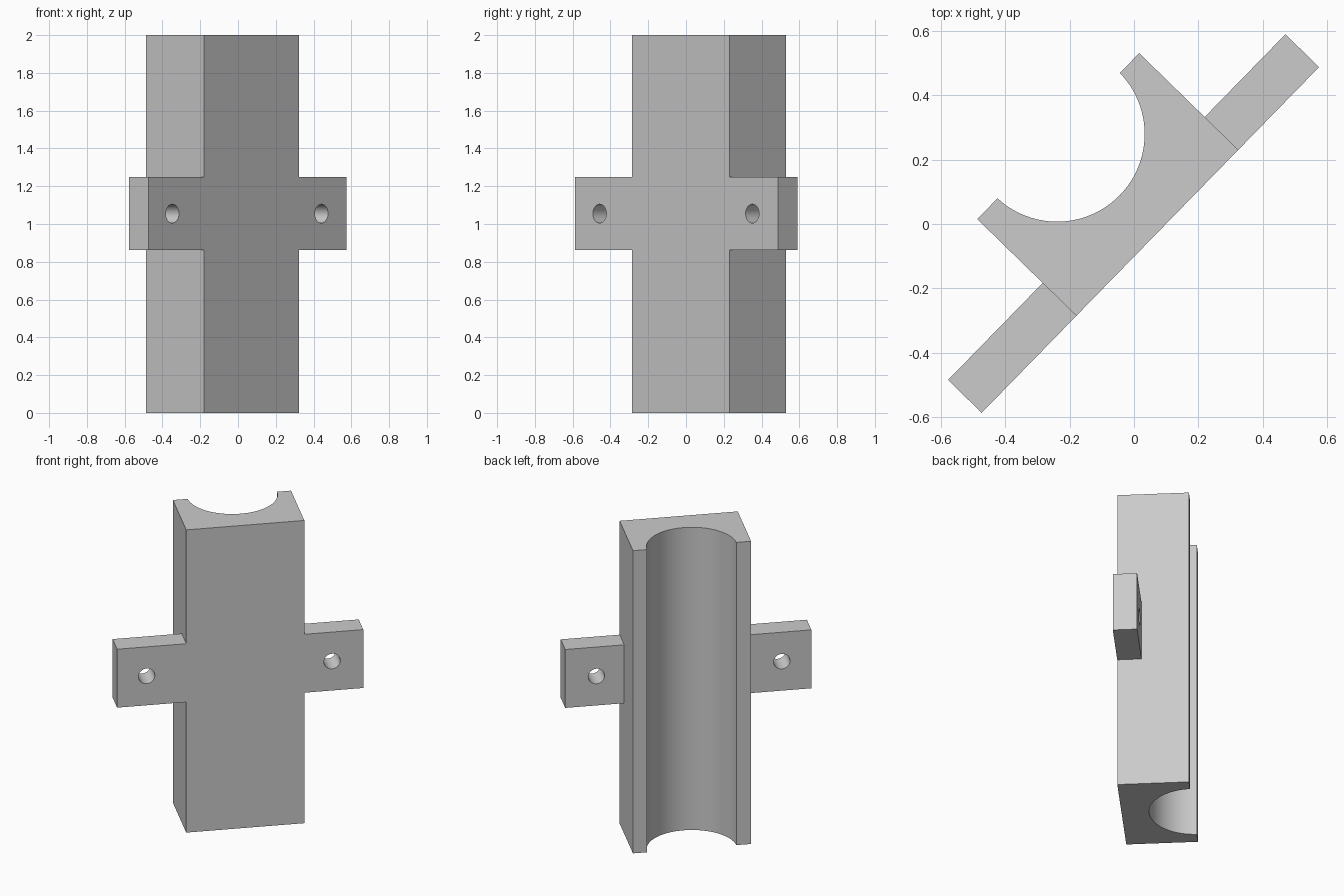
import bpy, bmesh
from math import cos, sin, pi, radians, asin

cube = bpy.data.objects.get("Cube")
if cube:
    bpy.data.objects.remove(cube, do_unlink=True)

grey = bpy.data.materials.new("plain grey")
grey.use_nodes = True
colour = (0.6, 0.6, 0.6, 1)
grey.diffuse_color = colour
grey.node_tree.nodes["Principled BSDF"].inputs["Base Color"].default_value = colour


def prism(name, outline, z0, z1):
    """Extrude a flat outline from z0 up to z1."""
    bm = bmesh.new()
    face = bm.faces.new([bm.verts.new((x, y, z0)) for x, y in outline])
    out = bmesh.ops.extrude_face_region(bm, geom=[face])
    top = [g for g in out["geom"] if isinstance(g, bmesh.types.BMVert)]
    bmesh.ops.translate(bm, verts=top, vec=(0, 0, z1 - z0))
    bmesh.ops.recalc_face_normals(bm, faces=bm.faces)
    mesh = bpy.data.meshes.new(name)
    bm.to_mesh(mesh)
    bm.free()
    mesh.materials.append(grey)
    obj = bpy.data.objects.new(name, mesh)
    bpy.context.collection.objects.link(obj)
    return obj


def combine(target, tool, operation):
    """Apply a boolean and discard the helper."""
    mod = target.modifiers.new("combine", "BOOLEAN")
    mod.operation, mod.object, mod.solver = operation, tool, "EXACT"
    bpy.context.view_layer.objects.active = target
    bpy.ops.object.modifier_apply(modifier=mod.name)
    bpy.data.objects.remove(tool, do_unlink=True)


FRONT, BACK = -0.071, 0.359
LEFT, RIGHT = -0.329, 0.391
LUG_BACK, LUG_LOW, LUG_HIGH = 0.075, 0.862, 1.248

# Tall block with a round channel along its back
mid, centre, radius, steps = 0.033, 0.366, 0.272, 48
tilt = asin((centre - BACK) / radius)
arc = []
for i in range(steps + 1):
    a = -tilt - (pi - 2 * tilt) * i / steps
    arc.append((mid + radius * cos(a), centre + radius * sin(a)))
bracket = prism("channel_bracket",
                [(LEFT, FRONT), (RIGHT, FRONT), (RIGHT, BACK)] + arc + [(LEFT, BACK)], 0, 2)

# Mounting lugs: one bar flush with the front, running through the block
bar = prism("mounting_bar", [(-0.75, FRONT), (0.75, FRONT), (0.75, LUG_BACK), (-0.75, LUG_BACK)],
            LUG_LOW, LUG_HIGH)
combine(bracket, bar, "UNION")

# Screw holes through the lugs
for x in (-0.57, 0.56):
    ring = [(0.05 * cos(2 * pi * i / 32), 0.05 * sin(2 * pi * i / 32)) for i in range(32)]
    drill = prism("hole_cutter", ring, -0.3, 0.3)
    drill.hide_render = True
    drill.rotation_euler.x = radians(90)
    drill.location = (x, 0, (LUG_LOW + LUG_HIGH) / 2)
    bpy.context.view_layer.update()
    combine(bracket, drill, "DIFFERENCE")

# Turn the finished part and smooth its round surfaces
bracket.rotation_euler.z = radians(45.7)
bpy.ops.object.select_all(action="DESELECT")
bracket.select_set(True)
bpy.context.view_layer.objects.active = bracket
bpy.ops.object.shade_smooth_by_angle(angle=radians(30))
